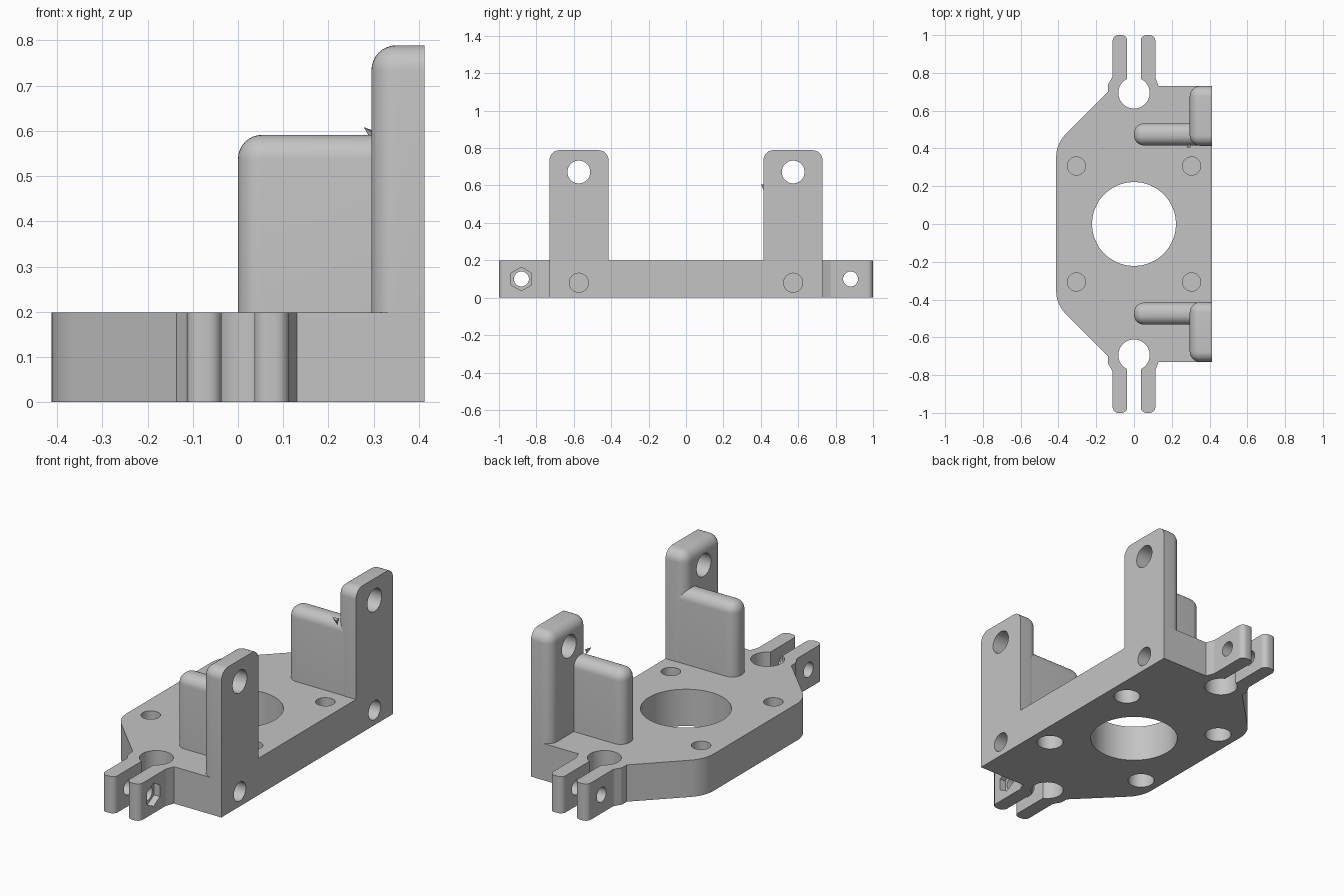
import bpy, bmesh
from math import pi, tan, radians
from mathutils import Vector, Matrix

cube = bpy.data.objects.get("Cube")
if cube:
    bpy.data.objects.remove(cube, do_unlink=True)

grey = bpy.data.materials.new("plain_grey")
grey.use_nodes = True
grey.diffuse_color = (0.55, 0.55, 0.55, 1)
grey.node_tree.nodes["Principled BSDF"].inputs["Base Color"].default_value = (0.55, 0.55, 0.55, 1)


def make(name, bm):
    bmesh.ops.recalc_face_normals(bm, faces=bm.faces)
    mesh = bpy.data.meshes.new(name)
    bm.to_mesh(mesh)
    bm.free()
    mesh.materials.append(grey)
    obj = bpy.data.objects.new(name, mesh)
    bpy.context.collection.objects.link(obj)
    return obj


def select(obj):
    bpy.ops.object.select_all(action='DESELECT')
    obj.select_set(True)
    bpy.context.view_layer.objects.active = obj


def smooth(obj):
    select(obj)
    bpy.ops.object.shade_smooth_by_angle(angle=radians(30))


def drill(obj, centre, radius, length, axis='Z', sides=48):
    """Cut a straight hole, centred on a point, through an object."""
    bm = bmesh.new()
    turn = Matrix.Rotation(pi / 2, 4, 'Y') if axis == 'X' else Matrix()
    spin = Matrix.Rotation(pi / 6, 4, 'Z')
    bmesh.ops.create_cone(bm, cap_ends=True, segments=sides, radius1=radius, radius2=radius,
                          depth=length, matrix=Matrix.Translation(centre) @ turn @ spin)
    cutter = make("hole_cutter", bm)
    cutter.hide_render = True
    mod = obj.modifiers.new("hole", 'BOOLEAN')
    mod.operation = 'DIFFERENCE'
    mod.solver = 'EXACT'
    mod.object = cutter
    select(obj)
    bpy.ops.object.modifier_apply(modifier=mod.name)
    bpy.data.objects.remove(cutter, do_unlink=True)


def fillet(points, steps=8):
    """Round the corners of a closed outline given as (x, y, radius)."""
    out = []
    for i, (x, y, r) in enumerate(points):
        p = Vector((x, y))
        if r == 0:
            out.append(p)
            continue
        a = (Vector(points[i - 1][:2]) - p).normalized()
        b = (Vector(points[(i + 1) % len(points)][:2]) - p).normalized()
        half = a.angle(b) / 2
        reach = r / tan(half)
        centre = p + (a + b).normalized() * (reach ** 2 + r ** 2) ** 0.5
        start, end = p + a * reach - centre, p + b * reach - centre
        sweep = start.angle_signed(end)
        for k in range(steps + 1):
            out.append(centre + Matrix.Rotation(-sweep * k / steps, 2) @ start)
    return out


def rounded_block(name, low, high, radius):
    """Box with rounded edges, left sharp on its base and its +x face."""
    bm = bmesh.new()
    bmesh.ops.create_cube(bm, size=1)
    edges = [e for e in bm.edges
             if not all(v.co.z < 0 for v in e.verts) and not all(v.co.x > 0 for v in e.verts)]
    low, high = Vector(low), Vector(high)
    for v in bm.verts:
        v.co = (low + high) / 2 + v.co * (high - low)
    bmesh.ops.bevel(bm, geom=edges, offset=radius, offset_type='OFFSET',
                    segments=8, profile=0.5, affect='EDGES', clamp_overlap=True)
    return make(name, bm)


# Mounting plate with split clamp prongs at both ends
half = [(0.412, 0.73, 0), (0.13, 0.73, 0), (0.113, 0.775, 0.03), (0.113, 1, 0.03),
        (0.036, 1, 0.03), (0.036, 0.7, 0), (-0.036, 0.7, 0), (-0.036, 1, 0.03),
        (-0.113, 1, 0.03), (-0.113, 0.78, 0.03), (-0.137, 0.74, 0.03), (-0.137, 0.7, 0),
        (-0.412, 0.425, 0.17)]
outline = fillet(half + [(x, -y, r) for x, y, r in reversed(half)])
bm = bmesh.new()
base = bm.faces.new([bm.verts.new((p.x, p.y, 0)) for p in outline])
top = bmesh.ops.extrude_face_region(bm, geom=[base])["geom"]
bmesh.ops.translate(bm, vec=(0, 0, 0.198), verts=[g for g in top if isinstance(g, bmesh.types.BMVert)])
plate = make("mounting_plate", bm)

# Central bore, clamp bores, screw holes with counterbores from below
drill(plate, (0, 0, 0.1), 0.222, 1, sides=96)
for s in (-1, 1):
    drill(plate, (0, s * 0.694, 0.1), 0.083, 1)
    drill(plate, (0, s * 0.88, 0.1), 0.04, 1, 'X')
    drill(plate, (0.412, s * 0.573, 0.08), 0.051, 0.5, 'X')
    for x in (-0.305, 0.305):
        drill(plate, (x, s * 0.307, 0.2), 0.048, 0.16)
        drill(plate, (x, s * 0.307, 0), 0.067, 0.22)

# Hexagonal nut pocket on one clamp prong
drill(plate, (0.113, -0.88, 0.1), 0.063, 0.07, 'X', sides=6)
smooth(plate)

# Uprights with bolt holes, each braced by a rounded fin
for side, s in (("front", -1), ("back", 1)):
    y0, y1 = sorted((s * 0.414, s * 0.73))
    upright = rounded_block(side + "_upright", (0.295, y0, 0.198), (0.412, y1, 0.789), 0.055)
    drill(upright, (0.35, s * 0.573, 0.672), 0.061, 0.5, 'X')
    smooth(upright)
    y0, y1 = sorted((s * 0.416, s * 0.533))
    smooth(rounded_block(side + "_fin", (0, y0, 0.198), (0.35, y1, 0.591), 0.053))

# Small pointed burr where the back fin meets its upright
bm = bmesh.new()
burr = [bm.verts.new(p) for p in
        ((0.278, 0.405, 0.608), (0.3, 0.405, 0.595), (0.3, 0.43, 0.6), (0.3, 0.417, 0.57))]
bmesh.ops.convex_hull(bm, input=burr)
make("back_burr", bm)
